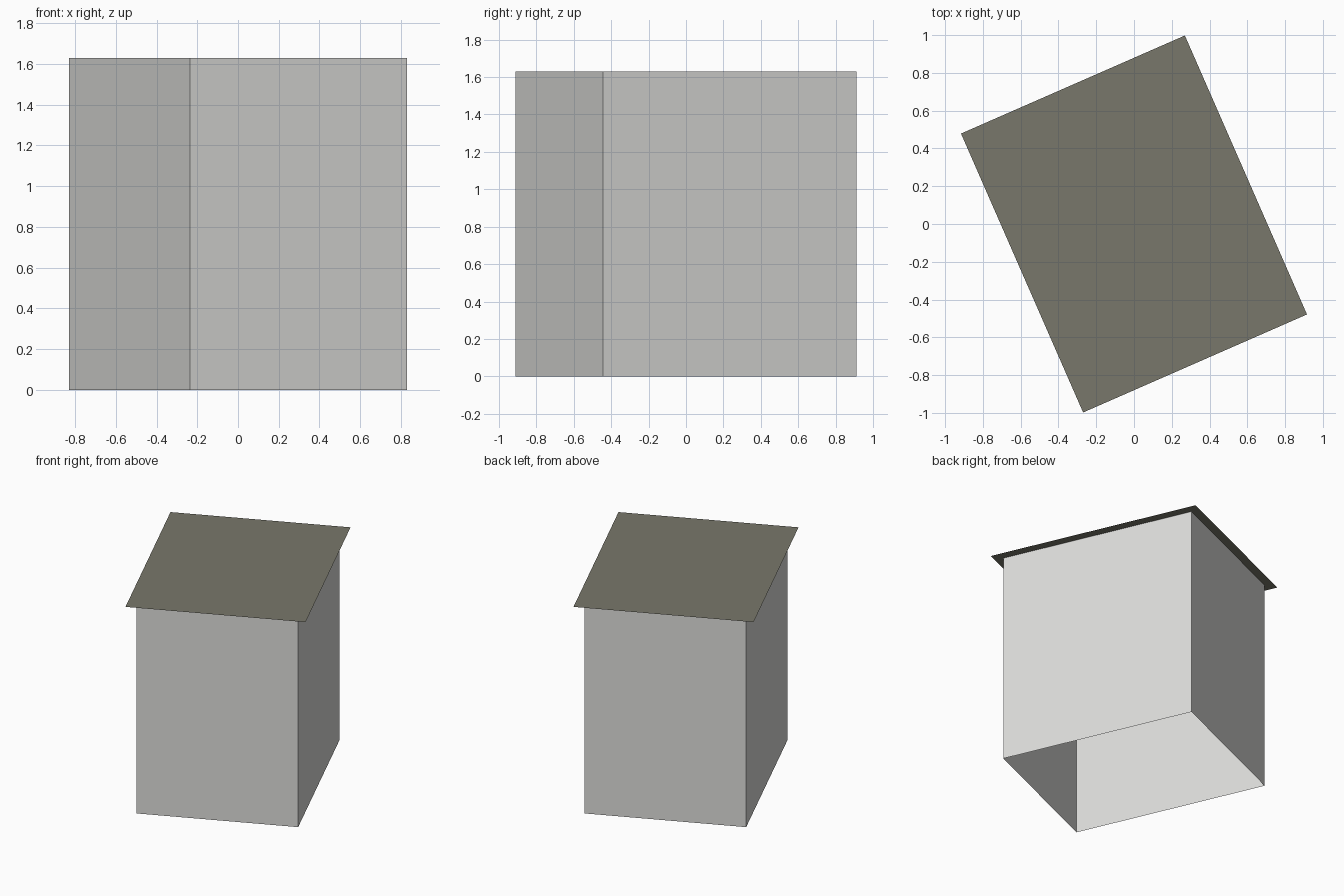
import bpy
import math
from mathutils import Matrix

default_cube = bpy.data.objects.get("Cube")
if default_cube:
    bpy.data.objects.remove(default_cube, do_unlink=True)

HEIGHT = 1.63
TURN = math.radians(23.65)
WIDTH, DEPTH = 1.162, 1.48
OVERHANG = 0.066


def make_material(name, colour):
    mat = bpy.data.materials.new(name)
    mat.use_nodes = True
    mat.diffuse_color = colour
    mat.node_tree.nodes["Principled BSDF"].inputs["Base Color"].default_value = colour
    return mat


def rectangle(width, depth, z):
    x, y = width / 2, depth / 2
    return [(-x, -y, z), (x, -y, z), (x, y, z), (-x, y, z)]


def make_sheet(name, verts, faces, mat):
    mesh = bpy.data.meshes.new(name)
    mesh.from_pydata(verts, [], faces)
    mesh.transform(Matrix.Rotation(TURN, 4, "Z"))
    mesh.materials.append(mat)
    mesh.update()
    obj = bpy.data.objects.new(name, mesh)
    bpy.context.collection.objects.link(obj)
    return obj


wall_grey = make_material("pale grey wall", (0.72, 0.72, 0.70, 1))
roof_olive = make_material("dark olive roof", (0.19, 0.185, 0.145, 1))

# Four thin walls, open underneath
corners = rectangle(WIDTH, DEPTH, 0) + rectangle(WIDTH, DEPTH, HEIGHT)
sides = [(i, (i + 1) % 4, (i + 1) % 4 + 4, i + 4) for i in range(4)]
make_sheet("walls", corners, sides, wall_grey)

# Flat sheet roof overhanging the walls evenly
eaves = rectangle(WIDTH + 2 * OVERHANG, DEPTH + 2 * OVERHANG, HEIGHT)
make_sheet("flat_roof", eaves, [(0, 1, 2, 3)], roof_olive)
